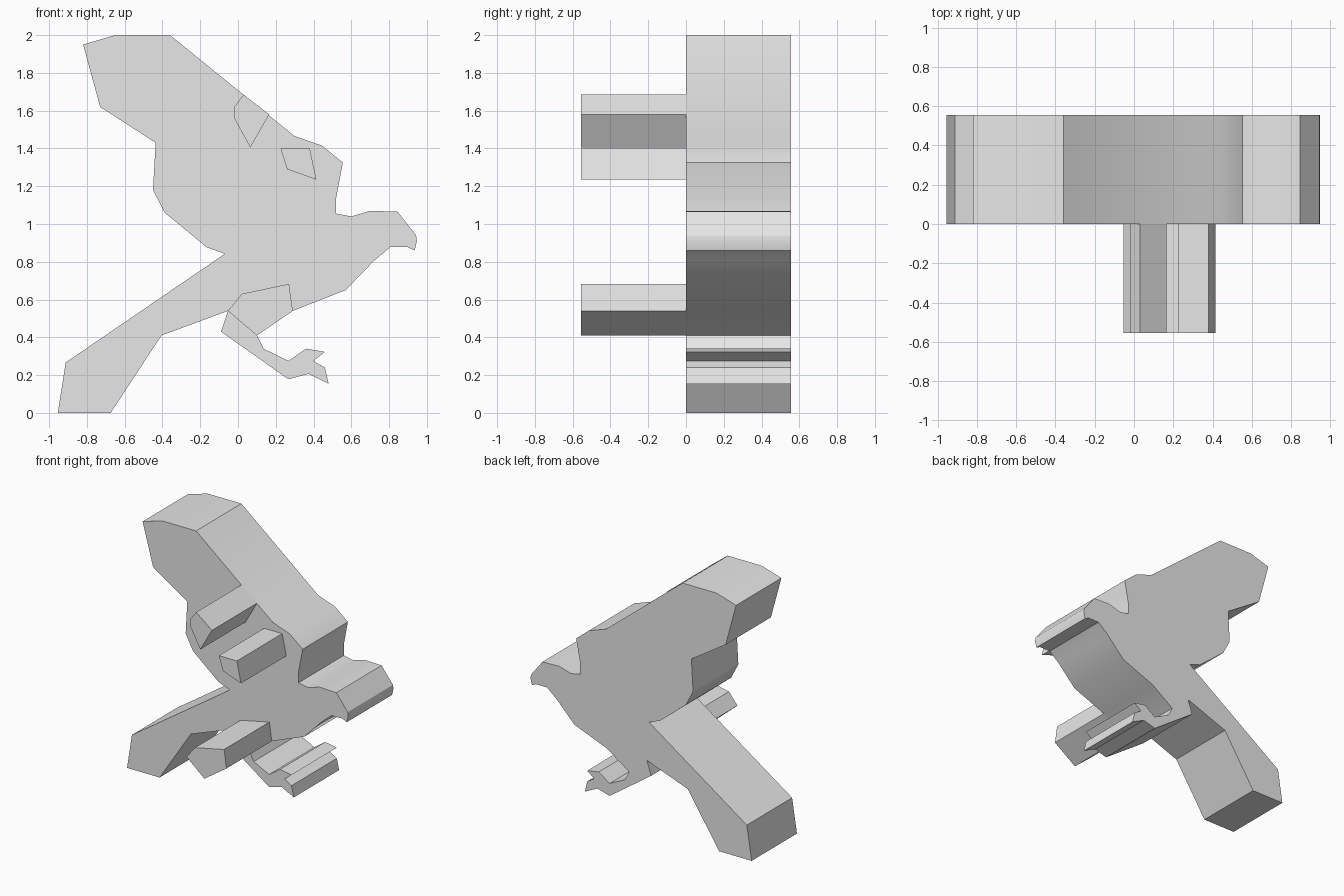
import bpy
import bmesh

# Remove the default cube
default_cube = bpy.data.objects.get("Cube")
if default_cube:
    bpy.data.objects.remove(default_cube, do_unlink=True)

# Single plain grey material
grey = bpy.data.materials.new("light_grey")
grey.use_nodes = True
grey.diffuse_color = (.8, .8, .8, 1)
grey.node_tree.nodes["Principled BSDF"].inputs["Base Color"].default_value = grey.diffuse_color

DEPTH = .556


def extrude_outline(name, outline, front, back):
    """Turn an x-z outline into a solid slab running from front to back in y."""
    bm = bmesh.new()
    face = bm.faces.new([bm.verts.new((x, front, z)) for x, z in outline])
    result = bmesh.ops.extrude_face_region(bm, geom=[face], use_keep_orig=True)
    moved = [g for g in result["geom"] if isinstance(g, bmesh.types.BMVert)]
    bmesh.ops.translate(bm, verts=moved, vec=(0, back - front, 0))
    bmesh.ops.recalc_face_normals(bm, faces=bm.faces)
    mesh = bpy.data.meshes.new(name)
    bm.to_mesh(mesh)
    bm.free()
    mesh.materials.append(grey)
    obj = bpy.data.objects.new(name, mesh)
    bpy.context.collection.objects.link(obj)

    # Soften gentle bends, keep corners sharp
    bpy.ops.object.select_all(action="DESELECT")
    obj.select_set(True)
    bpy.context.view_layer.objects.active = obj
    bpy.ops.object.shade_smooth_by_angle()
    return obj


# Bird silhouette, clockwise: wing, head, belly, foot, tail, back
wing_tip = [(-.73, 1.62), (-.82, 1.95), (-.65, 2), (-.36, 2)]
shoulder = [(.3, 1.465), (.445, 1.415), (.555, 1.325), (.52, 1.14)]
head = [(.52, 1.055), (.6, 1.04), (.7, 1.07), (.845, 1.065)]
beak = [(.943, .94), (.947, .91), (.935, .86), (.9, .877), (.806, .877)]
belly = [(.72, .805), (.57, .65), (.29, .54), (.1, .41)]
foot = [(.135, .34), (.267, .275), (.36, .34), (.46, .323), (.4, .275),
        (.46, .24), (.48, .154), (.373, .207), (.267, .178)]
heel = [(-.09, .43), (-.053, .54)]
tail = [(-.405, .41), (-.674, 0), (-.954, 0), (-.912, .267), (-.07, .842)]
wing_rear = [(-.166, .877), (-.388, 1.06), (-.45, 1.18), (-.436, 1.43)]

silhouette = (wing_tip + shoulder + head + beak + belly
              + foot + heel + tail + wing_rear)
extrude_outline("bird_body", silhouette, 0, DEPTH)

# Raised blocks standing out of the front face
blocks = {
    "upper_wing_block": [(.03, 1.685), (-.02, 1.62), (-.02, 1.56),
                         (.065, 1.405), (.165, 1.58)],
    "shoulder_block": [(.225, 1.4), (.38, 1.4), (.415, 1.235), (.26, 1.29)],
    "thigh_block": [(-.053, .54), (.02, .63), (.27, .683),
                    (.29, .54), (.1, .41)],
}
for block_name, outline in blocks.items():
    extrude_outline(block_name, outline, -DEPTH, 0)
